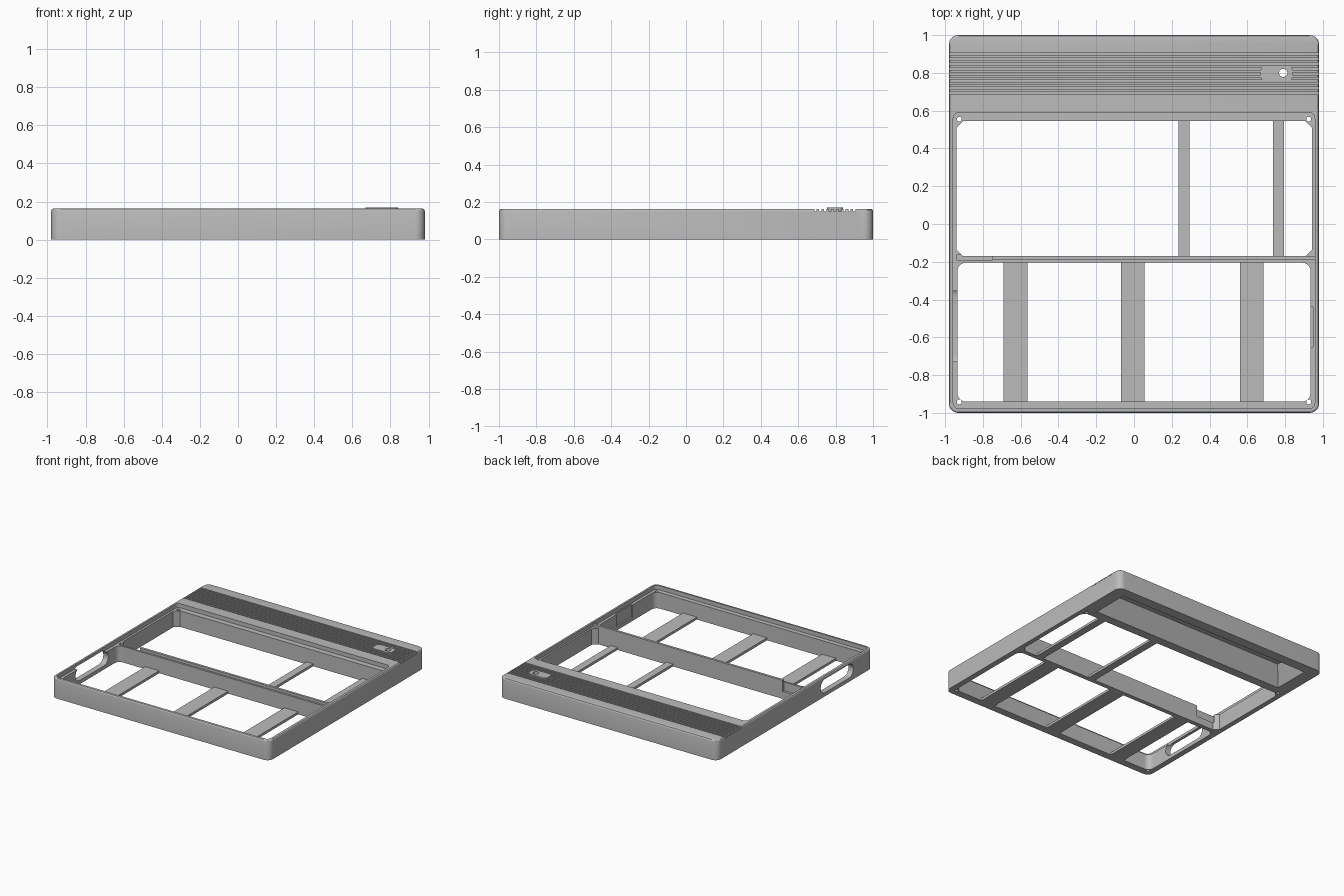
import bpy, bmesh, math
from mathutils import Matrix

cube = bpy.data.objects.get("Cube")
if cube:
    bpy.data.objects.remove(cube, do_unlink=True)

grey = bpy.data.materials.new("plain_grey")
grey.use_nodes = True
colour = (0.5, 0.5, 0.5, 1)
grey.diffuse_color = colour
grey.node_tree.nodes["Principled BSDF"].inputs["Base Color"].default_value = colour


def finish(name, bm):
    mesh = bpy.data.meshes.new(name)
    bmesh.ops.recalc_face_normals(bm, faces=bm.faces)
    bm.to_mesh(mesh)
    bm.free()
    mesh.materials.append(grey)
    ob = bpy.data.objects.new(name, mesh)
    bpy.context.collection.objects.link(ob)
    return ob


def block(name, x, y, z, radius=0, segments=6, axis=2, top_edge=0, taper=None):
    """Box from three ranges, rounded along one axis; taper = (x, y) ranges of its top."""
    bm = bmesh.new()
    bmesh.ops.create_cube(bm, size=1)
    for v in bm.verts:
        tx, ty = taper if taper and v.co.z > 0 else (x, y)
        v.co = [r[int(c > 0)] for r, c in zip((tx, ty, z), v.co)]
    if radius:
        along = [e for e in bm.edges
                 if abs((e.verts[0].co - e.verts[1].co).normalized()[axis]) > 0.9]
        bmesh.ops.bevel(bm, geom=along, offset=radius, segments=segments,
                        profile=0.5, affect='EDGES')
    if top_edge:
        rim = [e for e in bm.edges if all(abs(v.co.z - z[1]) < 1e-5 for v in e.verts)]
        bmesh.ops.bevel(bm, geom=rim, offset=top_edge, segments=3,
                        profile=0.5, affect='EDGES')
    return finish(name, bm)


def pin(name, x, y, radius):
    bm = bmesh.new()
    bmesh.ops.create_cone(bm, cap_ends=True, segments=24, radius1=radius, radius2=radius,
                          depth=1, matrix=Matrix.Translation((x, y, 0)))
    return finish(name, bm)


def cut(ob, cutter):
    mod = ob.modifiers.new("cut", 'BOOLEAN')
    mod.operation = 'DIFFERENCE'
    mod.solver = 'EXACT'
    mod.object = cutter
    cutter.hide_render = True
    bpy.context.view_layer.objects.active = ob
    bpy.ops.object.modifier_apply(modifier=mod.name)
    bpy.data.objects.remove(cutter, do_unlink=True)


# Outer case with rounded corners and a softened top rim
case = block("case_frame", (-0.98, 0.98), (-1, 1), (0, 0.163), 0.05, 8, top_edge=0.012)

# Lid recess, with the front and rear openings below it
cut(case, block("lid_recess", (-0.957, 0.957), (-0.977, 0.59), (0.13, 0.3), 0.03))
cut(case, block("front_opening", (-0.935, 0.935), (-0.94, -0.205), (-0.1, 0.3), 0.045))
cut(case, block("rear_opening", (-0.94, 0.943), (-0.17, 0.545), (-0.1, 0.3), 0.035, 1))

# Hollow underside of the rear housing
cut(case, block("housing_hollow", (-0.88, 0.88), (0.61, 0.92), (-0.01, 0.137),
                taper=((-0.8, 0.8), (0.7, 0.9))))

# Side slot, shallow side pocket and lowered end of the cross rail
cut(case, block("side_slot", (-1.1, -0.9), (-0.75, -0.33), (0.03, 0.14), 0.054, 6, axis=0))
cut(case, block("side_pocket", (0.9, 0.947), (-0.65, -0.44), (0.03, 0.2)))
cut(case, block("rail_notch", (-0.94, -0.75), (-0.19, -0.165), (0.06, 0.2)))

# Ribbed grip grooves across the housing
for i in range(9):
    y = 0.692 + i * 0.026
    cut(case, block("groove", (-1.1, 1.1), (y - 0.006, y + 0.006), (0.149, 0.3)))

# Screw holes in the ledge corners
for x in (-0.925, 0.925):
    for y in (-0.942, 0.555):
        cut(case, pin("screw_hole", x, y, 0.013))

# Raised plate with a round hole through it and the housing
plate = block("lens_plate", (0.67, 0.84), (0.755, 0.84), (0.13, 0.17), 0.03, 4)
for part in (case, plate):
    cut(part, pin("lens_hole", 0.79, 0.8, 0.022))

# Raised lip on the cross rail
lip = block("cross_rail_lip", (-0.75, 0.957), (-0.19, -0.17), (0.12, 0.15))

# Flat floor slats
slats = []
for x0, x1 in ((-0.69, -0.565), (-0.07, 0.055), (0.56, 0.685)):
    slats.append(block("front_slat", (x0, x1), (-0.945, -0.2), (0, 0.02)))
for x0, x1 in ((0.235, 0.295), (0.735, 0.795)):
    slats.append(block("rear_slat", (x0, x1), (-0.175, 0.55), (0, 0.02)))

# Smooth rounded corners, crisp edges elsewhere
bpy.ops.object.select_all(action='DESELECT')
for ob in [case, plate, lip] + slats:
    ob.select_set(True)
bpy.context.view_layer.objects.active = case
bpy.ops.object.shade_smooth_by_angle(angle=math.radians(30))
